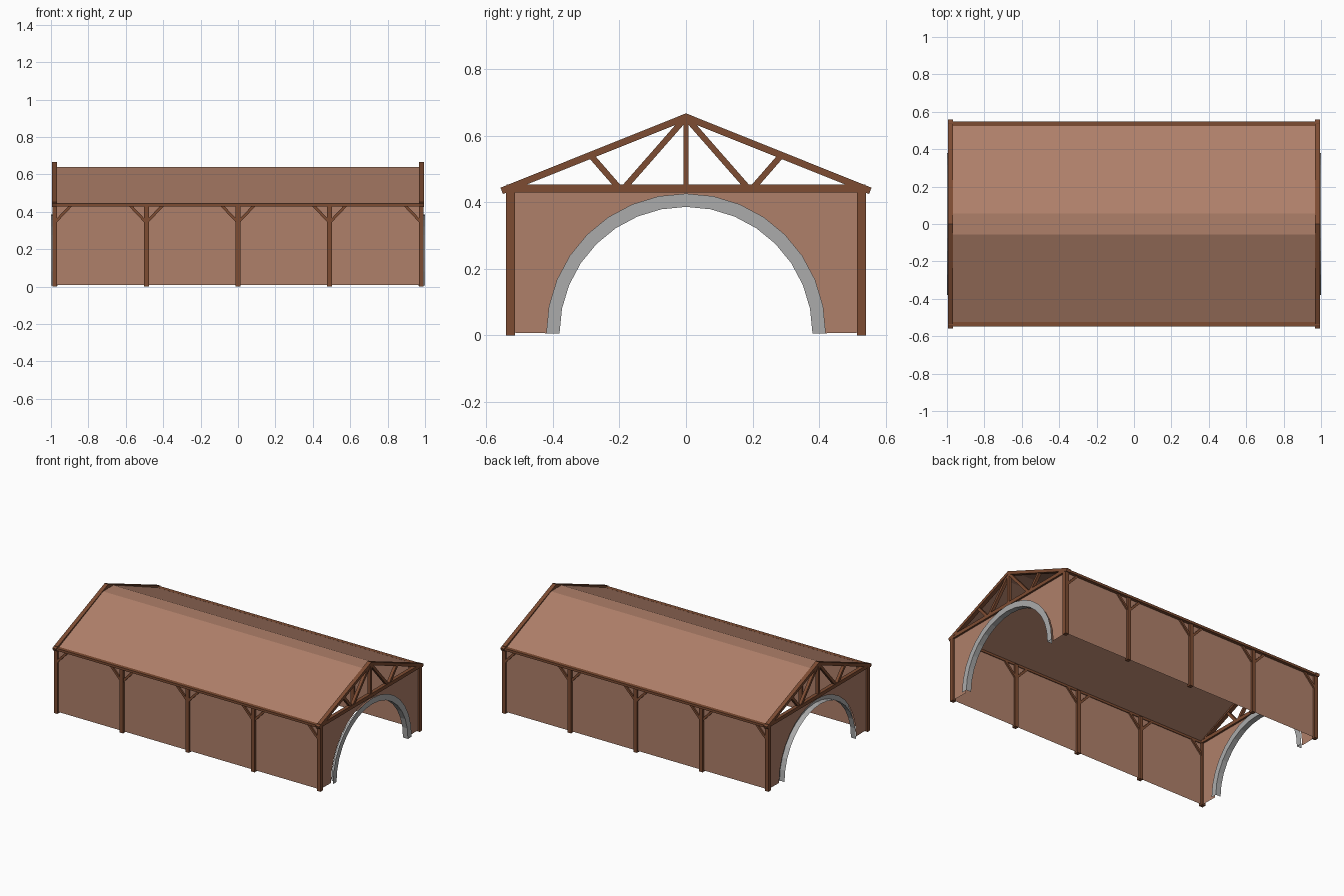
import bpy, math
from mathutils import Vector

if "Cube" in bpy.data.objects:
    bpy.data.objects.remove(bpy.data.objects["Cube"])


def material(name, rgb):
    m = bpy.data.materials.new(name)
    m.diffuse_color = (*rgb, 1)
    m.use_nodes = True
    m.node_tree.nodes["Principled BSDF"].inputs["Base Color"].default_value = m.diffuse_color
    return m


WOOD = material("dark timber", (0.205, 0.072, 0.032))
PANEL = material("light brown board", (0.43, 0.215, 0.143))
STONE = material("grey stone", (0.41, 0.41, 0.41))


def mesh(name, verts, faces, mat):
    me = bpy.data.meshes.new(name)
    me.from_pydata([tuple(v) for v in verts], [], faces)
    me.materials.append(mat)
    ob = bpy.data.objects.new(name, me)
    bpy.context.collection.objects.link(ob)
    return ob


def beam(name, a, b, side, width, depth):
    """Square timber from a to b; depth runs along the 'side' axis."""
    a, b, s = Vector(a), Vector(b), Vector(side)
    u = (b - a).normalized().cross(s).normalized() * width / 2
    s = s * depth / 2
    verts = [p + i * u + j * s for p in (a, b)
             for i, j in ((-1, -1), (1, -1), (1, 1), (-1, 1))]
    faces = [(0, 1, 2, 3), (7, 6, 5, 4)] + \
            [(i, i + 4, (i + 1) % 4 + 4, (i + 1) % 4) for i in range(4)]
    return mesh(name, verts, faces, WOOD)


X, Y = 0.98, 0.528
AX, AY = (1, 0, 0), (0, 1, 0)
SEG, CZ = 16, 0.006


def arc(r):
    return [(r * math.cos(math.pi * i / SEG), CZ + r * math.sin(math.pi * i / SEG))
            for i in range(SEG + 1)]


# Side walls: posts, knee braces, eave plates and boards
for sy, side in ((-1, "front"), (1, "back")):
    y = sy * Y
    for i in range(5):
        x = -X + i * X / 2
        beam(side + "_post", (x, y, 0), (x, y, 0.435), AY, 0.026, 0.027)
        for d in (-1, 1):
            if abs(x + d * 0.1) < 1:
                beam(side + "_brace", (x + d * 0.003, y, 0.345),
                     (x + d * 0.088, y, 0.435), AY, 0.015, 0.02)
    beam(side + "_eave_plate", (-X, sy * 0.536, 0.437), (X, sy * 0.536, 0.437), AY, 0.016, 0.026)
    w = [(-X, y, 0.008), (X, y, 0.008), (X, y, 0.435), (-X, y, 0.435)]
    mesh(side + "_wall", w, [(0, 1, 2, 3) if sy < 0 else (3, 2, 1, 0)], PANEL)

# Gable ends: truss, wall with arched opening, stone arch
for sx, side in ((-1, "left"), (1, "right")):
    x = sx * X
    beam(side + "_tie_beam", (x, -0.54, 0.441), (x, 0.54, 0.441), AX, 0.024, 0.025)
    beam(side + "_king_post", (x, 0, 0.44), (x, 0, 0.65), AX, 0.016, 0.022)
    for sy in (-1, 1):
        # rafter with plumb-cut ridge and square-cut foot
        prof = [(0, 0.667), (0.5575, 0.4435), (0.55, 0.4245), (0, 0.645)]
        v = [(x + dx, sy * p, z) for dx in (-0.0135, 0.0135) for p, z in prof]
        f = [(3, 2, 1, 0), (4, 5, 6, 7)] + \
            [(i, (i + 1) % 4, (i + 1) % 4 + 4, i + 4) for i in range(4)]
        if sy * 1 < 0:
            f = [q[::-1] for q in f]
        mesh(side + "_rafter", v, f, WOOD)
        beam(side + "_long_strut", (x, sy * 0.006, 0.648), (x, sy * 0.184, 0.445), AX, 0.018, 0.02)
        beam(side + "_short_strut", (x, sy * 0.284, 0.538), (x, sy * 0.203, 0.445), AX, 0.018, 0.02)

    hole = [(x, p, z) for p, z in arc(0.41)]
    n = len(hole)
    top = [(x, Y * (1 - 2 * i / SEG), 0.432) for i in range(n)]
    corner = [(x, Y, 0.008), (x, -Y, 0.008)]
    f = [(i, n + i, n + i + 1, i + 1) for i in range(SEG)]
    f += [(0, 2 * n, n), (n - 1, 2 * n - 1, 2 * n + 1)]
    if sx < 0:
        f = [q[::-1] for q in f]
    mesh(side + "_end_wall", hole + top + corner, f, PANEL)

    # L-section arch: flat ring facing +x and soffit behind it
    xa, xb = x + 0.0185, x - 0.0185
    if sx > 0:
        xa, xb = 1.0, 0.963
    else:
        xa, xb = -0.963, -1.0
    v = [(xa, p, z) for p, z in arc(0.42)] + [(xa, p, z) for p, z in arc(0.38)] \
        + [(xb, p, z) for p, z in arc(0.38)]
    f = [(k * n + i, k * n + i + 1, k * n + n + i + 1, k * n + n + i)
         for k in (0, 1) for i in range(SEG)]
    mesh(side + "_arch", v, f, STONE)

# Roof sheet with flattened ridge
prof = [(-0.548, 0.434), (-0.055, 0.64), (0.055, 0.64), (0.548, 0.434)]
v = [(x, p, z) for x in (-0.97, 0.97) for p, z in prof]
mesh("roof", v, [(i, i + 4, i + 5, i + 1) for i in range(3)], PANEL)
